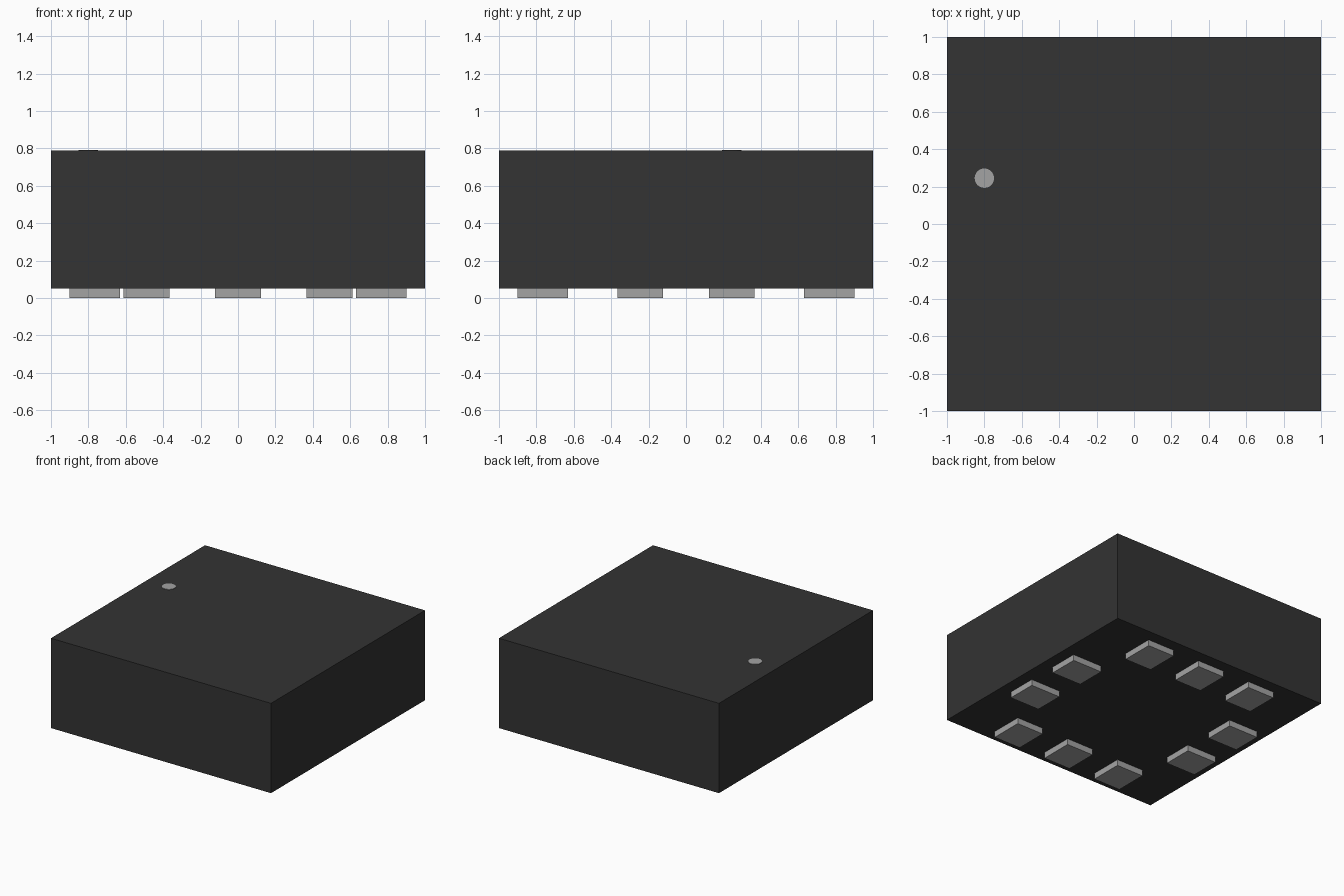
import bpy

if "Cube" in bpy.data.objects:
    bpy.data.objects.remove(bpy.data.objects["Cube"])


def material(name, value):
    m = bpy.data.materials.new(name)
    m.diffuse_color = (value, value, value, 1)
    m.use_nodes = True
    m.node_tree.nodes["Principled BSDF"].inputs["Base Color"].default_value = m.diffuse_color
    return m


black = material("black_plastic", 0.033)
silver = material("silver_metal", 0.37)


def box(name, center, size, mat):
    bpy.ops.mesh.primitive_cube_add(size=1, location=center)
    ob = bpy.context.object
    ob.name = name
    ob.scale = size
    bpy.ops.object.transform_apply(location=False, rotation=False, scale=True)
    ob.data.materials.append(mat)


# Package body
BOTTOM, TOP = 0.05, 0.788
box("package_body", (0, 0, (BOTTOM + TOP) / 2), (2, 2, TOP - BOTTOM), black)

# Contact pads: three along front and back, two along each side
PITCH, EDGE, WIDTH, LENGTH = 0.49, 0.767, 0.245, 0.27
for side, label in ((-1, "front"), (1, "back")):
    for i in (-1, 0, 1):
        box(f"{label}_pad", (i * PITCH, side * EDGE, BOTTOM / 2),
            (WIDTH, LENGTH, BOTTOM), silver)
for side, label in ((-1, "left"), (1, "right")):
    for i in (-0.5, 0.5):
        box(f"{label}_pad", (side * EDGE, i * PITCH, BOTTOM / 2),
            (LENGTH, WIDTH, BOTTOM), silver)

# Round orientation dot on the top
bpy.ops.mesh.primitive_cylinder_add(vertices=32, radius=0.052, depth=0.004,
                                    location=(-0.8, PITCH / 2, TOP + 0.002))
dot = bpy.context.object
dot.name = "orientation_dot"
dot.data.materials.append(silver)
